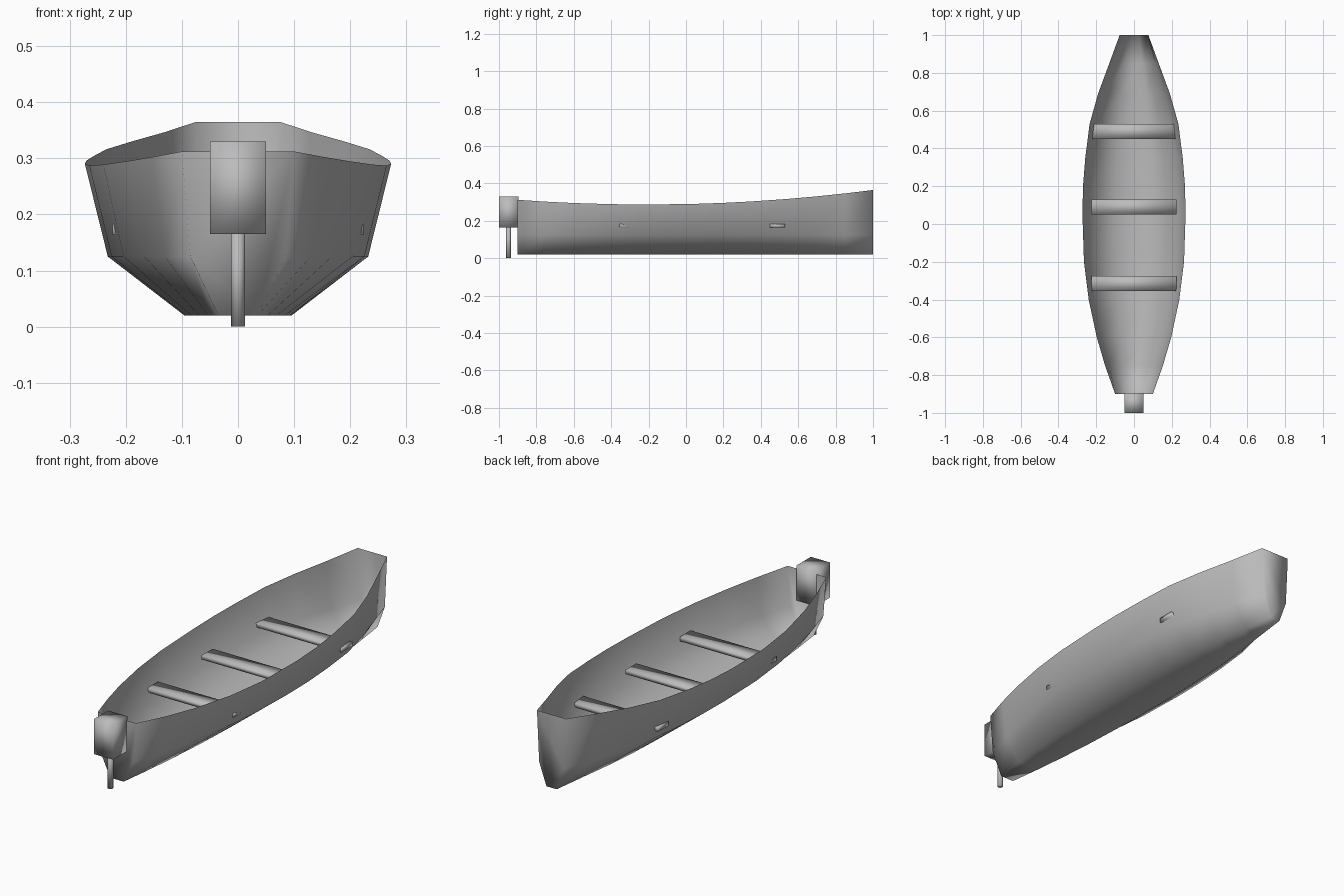
import bpy, bmesh

if "Cube" in bpy.data.objects:
    bpy.data.objects.remove(bpy.data.objects["Cube"])

paint = bpy.data.materials.new("plain_grey")
paint.diffuse_color = (0.5, 0.5, 0.5, 1)
paint.use_nodes = True
paint.node_tree.nodes["Principled BSDF"].inputs["Base Color"].default_value = paint.diffuse_color


def finish(name, bm):
    """Turn a bmesh into a smooth shaded grey object."""
    bmesh.ops.recalc_face_normals(bm, faces=bm.faces)
    for f in bm.faces:
        f.smooth = True
    mesh = bpy.data.meshes.new(name)
    bm.to_mesh(mesh)
    bm.free()
    mesh.materials.append(paint)
    ob = bpy.data.objects.new(name, mesh)
    bpy.context.collection.objects.link(ob)
    return ob


def box(name, lo, hi):
    bm = bmesh.new()
    bmesh.ops.create_cube(bm, size=1)
    for v in bm.verts:
        v.co = [(a + b) / 2 + c * (b - a) for a, b, c in zip(lo, hi, v.co)]
    return finish(name, bm)


# Hull: stations of (y, half width at the rim), open on top
stations = [(-0.9, 0.1), (-0.75, 0.153), (-0.6, 0.197), (-0.4, 0.24),
            (-0.2, 0.265), (0.05, 0.273), (0.2, 0.27), (0.35, 0.258),
            (0.53, 0.235), (0.69, 0.19), (0.85, 0.131), (1.0, 0.076)]
bm = bmesh.new()
rings = []
for y, w in stations:
    rim = 0.287 + 0.053 * (y + 0.21) ** 2
    half = [(w, rim), (0.85 * w, 0.125), (0.35 * w, 0.02)]
    section = [(-x, z) for x, z in half] + half[::-1]
    rings.append([bm.verts.new((x, y, z)) for x, z in section])
for a, b in zip(rings, rings[1:]):
    for i in range(5):
        bm.faces.new((a[i], a[i + 1], b[i + 1], b[i]))
# Flat transom and bow plate
for ring in (rings[0], rings[-1]):
    bm.faces.new(ring)
hull = finish("hull", bm)
# Rim, chine and keel normals must face outwards on the open shell
if hull.data.polygons[2].normal.z > 0:
    hull.data.flip_normals()

# Bench seats, their ends just piercing the hull sides
for name, y in (("rear_seat", -0.315), ("middle_seat", 0.09), ("front_seat", 0.49)):
    box(name, (-0.224, y - 0.04, 0.163), (0.224, y + 0.04, 0.183))

# Outboard motor
box("motor_head", (-0.05, -1.0, 0.165), (0.05, -0.895, 0.33))
bm = bmesh.new()
bmesh.ops.create_cone(bm, cap_ends=True, segments=12, radius1=0.0125,
                      radius2=0.0125, depth=0.17)
bmesh.ops.translate(bm, vec=(0, -0.949, 0.085), verts=bm.verts)
finish("motor_leg", bm)
